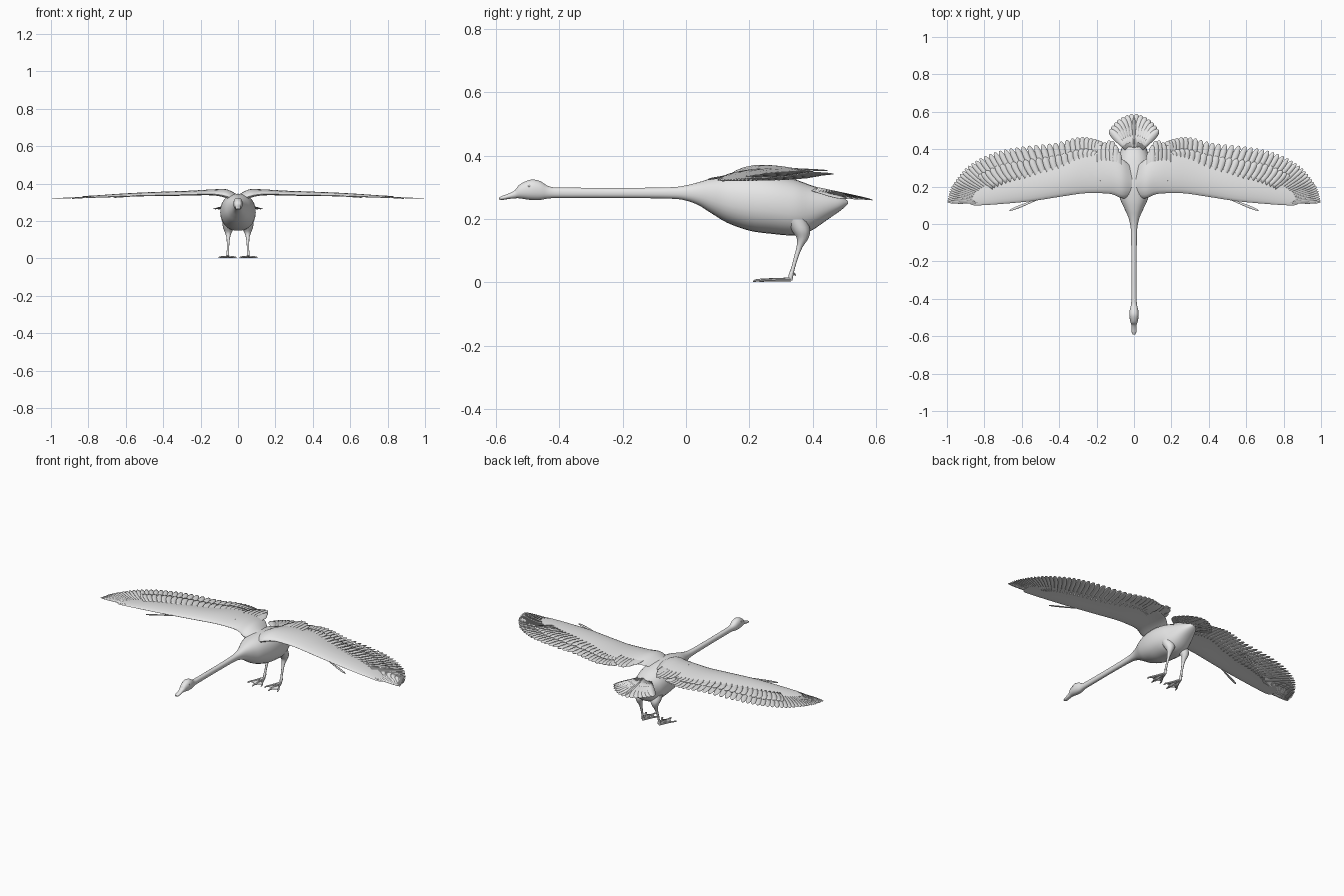
import bpy
import bmesh
from math import sin, cos, pi, radians, copysign
from mathutils import Vector

if "Cube" in bpy.data.objects:
    bpy.data.objects.remove(bpy.data.objects["Cube"])

grey = bpy.data.materials.new("plain_grey")
grey.use_nodes = True
grey.diffuse_color = (0.8, 0.8, 0.8, 1)
grey.node_tree.nodes["Principled BSDF"].inputs["Base Color"].default_value = (0.8, 0.8, 0.8, 1)


def spline(rows, t):
    """Catmull-Rom blend of equal-length rows, t from 0 to 1."""
    n = len(rows) - 1
    i = min(int(t * n), n - 1)
    f = t * n - i
    a, b, c, d = (rows[max(0, min(n, i + k))] for k in (-1, 0, 1, 2))
    return [q + 0.5 * f * (r - p + f * (2 * p - 5 * q + 4 * r - s + f * (3 * (q - r) + s - p)))
            for p, q, r, s in zip(a, b, c, d)]


def samples(rows, count):
    return [spline(rows, k / (count - 1)) for k in range(count)]


def loft(bm, rings):
    """Skin closed rings of points and cap both ends."""
    loops = [[bm.verts.new(p) for p in ring] for ring in rings]
    for a, b in zip(loops, loops[1:]):
        for k in range(len(a)):
            j = (k + 1) % len(a)
            bm.faces.new((a[k], a[j], b[j], b[k]))
    bm.faces.new(loops[0])
    bm.faces.new(loops[-1])


def finish(name, bm, mirror=False, thickness=0):
    bmesh.ops.recalc_face_normals(bm, faces=bm.faces[:])
    for f in bm.faces:
        f.smooth = True
    mesh = bpy.data.meshes.new(name)
    bm.to_mesh(mesh)
    bm.free()
    mesh.materials.append(grey)
    ob = bpy.data.objects.new(name, mesh)
    bpy.context.collection.objects.link(ob)
    if thickness:
        mod = ob.modifiers.new("thickness", "SOLIDIFY")
        mod.thickness = thickness
        mod.offset = 0
    if mirror:
        ob.modifiers.new("mirror", "MIRROR").use_mirror_merge = False
    bpy.ops.object.select_all(action="DESELECT")
    ob.select_set(True)
    bpy.context.view_layer.objects.active = ob
    bpy.ops.object.shade_smooth_by_angle(angle=radians(40))
    return ob


def feather(bm, base, tip, width, tilt=0.1, point=0.5):
    """Thin ridged blade with a rounded tip; tilt lets neighbours overlap."""
    base, tip = Vector(base), Vector(tip)
    side = (tip - base).cross(Vector((0, 0, 1))).normalized()
    side.z = tilt
    last = None
    for u in (0, 0.3, 0.6, 0.8, 0.9, 0.96, 1):
        taper = max(0.04, 1 - max(0, (u - 0.6) / 0.4) ** 3) ** point
        w = width / 2 * (0.55 + 0.45 * min(1, u / 0.6)) * taper
        mid = base.lerp(tip, u)
        ridge = Vector((0, 0, 0.05 * w))
        row = [bm.verts.new(p) for p in (mid - side * w, mid + ridge, mid + side * w)]
        if last:
            for k in (0, 1):
                bm.faces.new((last[k], last[k + 1], row[k + 1], row[k]))
        last = row


# Head, neck and body in one skin: y, top, bottom, half width
BODY = [(-.59, .268, .262, .007), (-.58, .273, .260, .012), (-.56, .280, .263, .013),
        (-.54, .291, .265, .014), (-.525, .309, .265, .019), (-.49, .324, .260, .025),
        (-.46, .319, .260, .023), (-.43, .302, .265, .016), (-.38, .299, .266, .014),
        (-.2, .298, .266, .014), (-.05, .300, .264, .016), (0, .306, .258, .021),
        (.04, .316, .243, .032), (.08, .328, .218, .050), (.13, .339, .188, .073),
        (.2, .346, .163, .090), (.27, .342, .153, .095), (.34, .326, .148, .088),
        (.39, .308, .160, .072), (.45, .287, .200, .050), (.49, .270, .228, .030),
        (.512, .256, .248, .008)]
bm = bmesh.new()
rings = []
for y, top, low, w in samples(BODY, 85):
    ring = []
    for k in range(28):
        a = 2 * pi * k / 28
        c = copysign(abs(cos(a)) ** 0.9, cos(a))
        s = copysign(abs(sin(a)) ** 0.9, sin(a))
        ring.append((w * c, y, (top + low) / 2 + (top - low) / 2 * s))
    rings.append(ring)
loft(bm, rings)
finish("body", bm)

# Eyes
bm = bmesh.new()
bmesh.ops.create_uvsphere(bm, u_segments=10, v_segments=6, radius=0.004)
bmesh.ops.translate(bm, verts=bm.verts[:], vec=(.021, -.495, .304))
finish("eyes", bm, mirror=True)

# Fleshy part of the wings: x, front edge, rear edge, height, half thickness
ARM = [(.01, .15, .30, .322, .020), (.06, .137, .345, .343, .022), (.12, .16, .37, .351, .016),
       (.2, .165, .385, .350, .013), (.28, .163, .38, .347, .012), (.4, .145, .325, .344, .011),
       (.55, .122, .285, .340, .009), (.7, .108, .25, .333, .007), (.82, .10, .21, .326, .004),
       (.87, .103, .18, .322, .003), (.89, .125, .145, .320, .001)]
bm = bmesh.new()
rings = []
for x, front, rear, z, h in samples(ARM, 46):
    ring = []
    for k in range(20):
        a = 2 * pi * k / 20
        u = (1 - cos(a)) / 2
        bulge = h * sin(a) * (1.25 - 0.9 * u)
        camber = 0.5 * h * sin(pi * u) - 0.5 * h * (1 - u) ** 2
        ring.append((x, front + (rear - front) * u, z + bulge + camber))
    rings.append(ring)
loft(bm, rings)
finish("wing_arms", bm, mirror=True)


def wing_height(x):
    for a, b in zip(ARM, ARM[1:]):
        if a[0] <= x <= b[0]:
            return a[3] + (b[3] - a[3]) * (x - a[0]) / (b[0] - a[0])
    return ARM[-1][3]


# Flight feathers: base x, base y, tip x, tip y, width
FLIGHT = [(.18, .28, .18, .445, .040), (.26, .31, .28, .465, .038), (.39, .27, .43, .432, .036),
          (.53, .24, .61, .412, .034), (.66, .22, .76, .378, .032), (.75, .19, .88, .315, .028),
          (.79, .16, .95, .238, .025), (.81, .135, .985, .175, .022), (.81, .118, .997, .118, .020)]
bm = bmesh.new()
for bx, by, tx, ty, w in samples(FLIGHT, 42):
    z = wing_height(bx)
    feather(bm, (bx, by, z), (tx, ty, min(z - 0.006, wing_height(tx) + 0.004)), w)
finish("flight_feathers", bm, mirror=True, thickness=0.0015)

# Row of short covering feathers above the flight feathers
bm = bmesh.new()
for bx, by, tx, ty, w in samples(FLIGHT[:6], 24):
    z = wing_height(bx) + 0.004
    feather(bm, (bx, by, z), (bx + (tx - bx) * .6, by + (ty - by) * .6, z - 0.003), w * 1.1)
finish("covert_feathers", bm, mirror=True, thickness=0.0015)

# Inner feathers lying over the wing root
INNER = [(.08, .22, .085, .39, .04), (.10, .22, .11, .44, .04),
         (.13, .22, .14, .445, .045), (.17, .23, .18, .42, .045)]
bm = bmesh.new()
for bx, by, tx, ty, w in samples(INNER, 6):
    feather(bm, (bx, by, .363), (tx, ty, .353), w)
finish("inner_feathers", bm, mirror=True, thickness=0.0015)

# Loose thumb feather at the front edge
bm = bmesh.new()
feather(bm, (.52, .13, .336), (.665, .072, .325), .014)
finish("thumb_feathers", bm, mirror=True, thickness=0.003)

# Tail fan
bm = bmesh.new()
for k in range(7):
    f = k / 6
    a = radians(4 + 48 * f)
    length = .187 - .022 * f
    tip = (length * sin(a), .402 + length * cos(a), .260 + .004 * f)
    feather(bm, (.008 + .03 * f, .402, .301 - .01 * f), tip, .042, tilt=-.12)
finish("tail_feathers", bm, mirror=True, thickness=0.0015)

# Legs: x, y, z, radius
LEG = [(.048, .345, .20, .036), (.050, .362, .165, .030), (.052, .368, .138, .018),
       (.052, .358, .11, .0095), (.053, .348, .08, .007), (.054, .338, .045, .006),
       (.055, .332, .025, .0075), (.055, .329, .006, .007)]
bm = bmesh.new()
loft(bm, [[(x + r * cos(pi * k / 6), y + r * sin(pi * k / 6), z) for k in range(12)]
          for x, y, z, r in samples(LEG, 29)])
finish("legs", bm, mirror=True)

# Toes
TIPS = [(.014, .236), (.053, .212), (.098, .232)]
bm = bmesh.new()
paths = [[(.055, .332, .009, .007), ((.055 + x) / 2, (.33 + y) / 2, .008, .006),
          (x, y + .012, .006, .005), (x, y, .003, .002)] for x, y in TIPS]
paths.append([(.055, .330, .034, .005), (.055, .341, .028, .005), (.055, .348, .020, .002)])
for path in paths:
    loft(bm, [[(x + r * cos(pi * k / 4), y, z + r * .85 * sin(pi * k / 4)) for k in range(8)]
              for x, y, z, r in samples(path, 9)])
finish("toes", bm, mirror=True)

# Webs between the toes, scalloped along the front
bm = bmesh.new()
heel = bm.verts.new((.055, .33, .006))
for a, b in zip(TIPS, TIPS[1:]):
    edge = []
    for k in range(7):
        t = k / 6
        y = a[1] + (b[1] - a[1]) * t + .012 + .018 * sin(pi * t)
        edge.append(bm.verts.new((a[0] + (b[0] - a[0]) * t, y, .005)))
    for p, q in zip(edge, edge[1:]):
        bm.faces.new((heel, p, q))
finish("foot_webs", bm, mirror=True, thickness=0.004)
